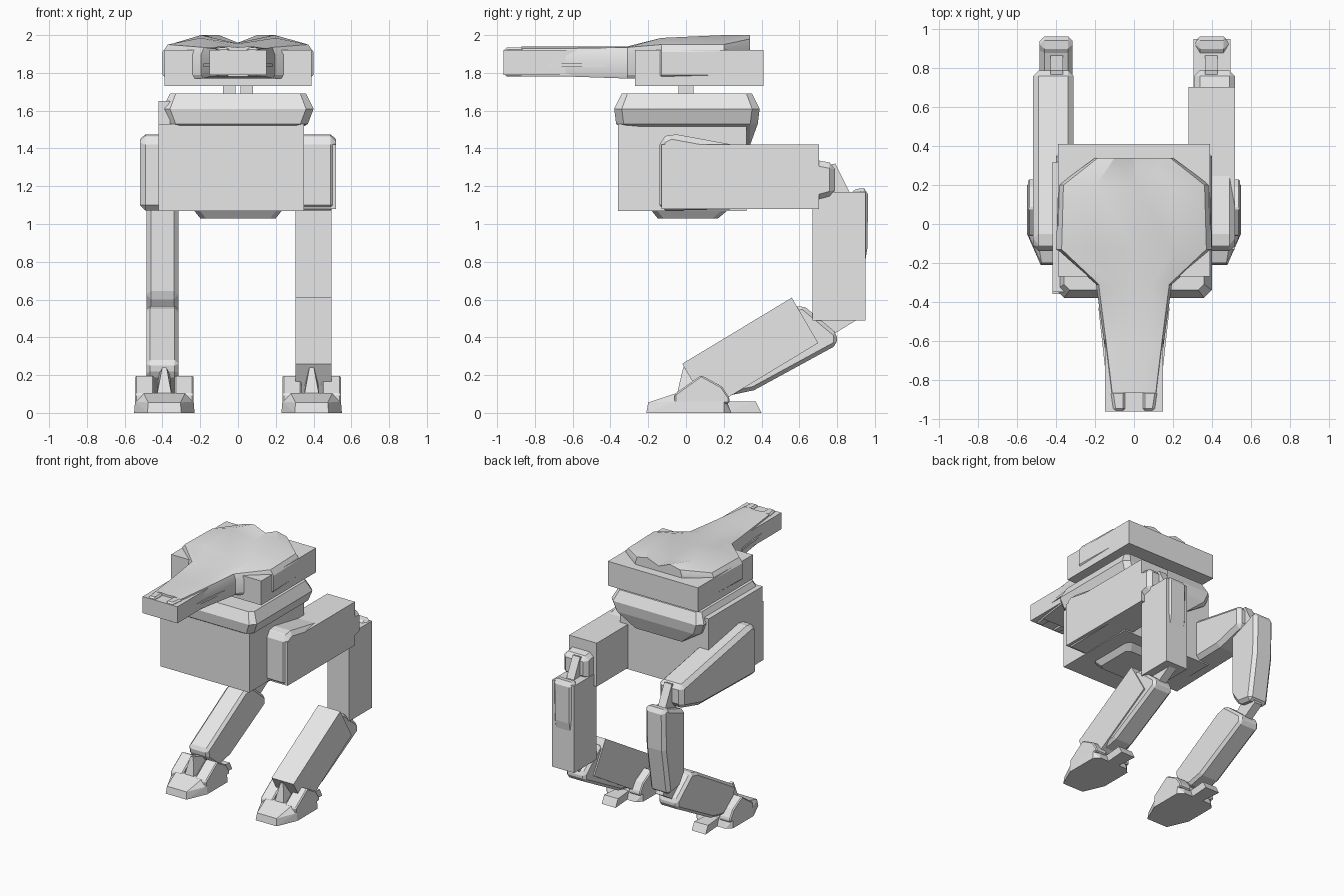
import bpy, bmesh, math

if "Cube" in bpy.data.objects:
    bpy.data.objects.remove(bpy.data.objects["Cube"])

grey = bpy.data.materials.new("light grey")
grey.diffuse_color = (0.8, 0.8, 0.8, 1)
grey.use_nodes = True
grey.node_tree.nodes["Principled BSDF"].inputs["Base Color"].default_value = grey.diffuse_color


def finish(bm, name, bevel=0.0, smooth=False):
    bmesh.ops.recalc_face_normals(bm, faces=bm.faces)
    me = bpy.data.meshes.new(name)
    bm.to_mesh(me)
    bm.free()
    me.materials.append(grey)
    ob = bpy.data.objects.new(name, me)
    bpy.context.collection.objects.link(ob)
    if bevel:
        m = ob.modifiers.new("bevel", "BEVEL")
        m.width, m.segments, m.limit_method = bevel, 1, "ANGLE"
    if smooth:
        bpy.ops.object.select_all(action="DESELECT")
        ob.select_set(True)
        bpy.context.view_layer.objects.active = ob
        bpy.ops.object.shade_smooth_by_angle(angle=math.radians(25))
    return ob


def prism(name, profile, x0, x1, bevel=0.0):
    """Side profile (y, z) extruded from x0 to x1."""
    bm = bmesh.new()
    a = [bm.verts.new((x0, y, z)) for y, z in profile]
    b = [bm.verts.new((x1, y, z)) for y, z in profile]
    bm.faces.new(a)
    bm.faces.new(b)
    for i in range(len(a)):
        j = (i + 1) % len(a)
        bm.faces.new((a[i], a[j], b[j], b[i]))
    return finish(bm, name, bevel)


def box(name, x0, x1, y0, y1, z0, z1, bevel=0.0):
    return prism(name, [(y0, z0), (y1, z0), (y1, z1), (y0, z1)], x0, x1, bevel)


def hull(name, pts, bevel=0.0):
    bm = bmesh.new()
    for p in pts:
        bm.verts.new(p)
    r = bmesh.ops.convex_hull(bm, input=bm.verts)
    junk = list({g for g in r["geom_interior"] + r["geom_unused"]
                 if isinstance(g, bmesh.types.BMVert)})
    bmesh.ops.delete(bm, geom=junk, context="VERTS")
    bmesh.ops.dissolve_limit(bm, angle_limit=0.02, verts=bm.verts, edges=bm.edges)
    return finish(bm, name, bevel)


def octagon(w, y0, y1, z, c):
    """Rectangle with cut corners at height z."""
    return [(s * x, y, z) for s in (1, -1)
            for x, y in ((w, y0 + c), (w - c, y0), (w, y1 - c), (w - c, y1))]


# Torso, collar and belly
box("torso_block", -0.42, 0.35, -0.36, 0.32, 1.07, 1.53)
box("torso_side_ridge", -0.42, -0.36, -0.35, 0.32, 1.53, 1.65)
hull("collar", octagon(0.36, -0.34, 0.35, 1.69, 0.03) + octagon(0.40, -0.38, 0.39, 1.61, 0.04)
     + octagon(0.37, -0.37, 0.38, 1.53, 0.04) + octagon(0.28, -0.33, 0.35, 1.50, 0.03)
     + [(0.2, 0.34, 1.42), (-0.2, 0.34, 1.42), (0.2, 0.2, 1.45), (-0.2, 0.2, 1.45)])
hull("belly", octagon(0.24, -0.19, 0.23, 1.08, 0.03) + octagon(0.20, -0.15, 0.17, 1.03, 0.03))

# Neck and head blocks
for s in (-1, 1):
    box("neck_post", *sorted((s * 0.012, s * 0.08)), -0.04, 0.04, 1.68, 1.74)
box("head_block", -0.39, 0.39, -0.27, 0.41, 1.73, 1.92)
box("snout_block", -0.15, 0.15, -0.965, -0.27, 1.79, 1.92)

# Head shell: sections of (y, half width, centre top, ridge top, edge top, bottom)
sections = [(0.34, 0.20, 1.96, 2.00, 1.98, 1.90), (0.20, 0.39, 1.96, 2.00, 1.95, 1.77),
            (-0.13, 0.40, 1.955, 1.985, 1.95, 1.77), (-0.31, 0.195, 1.935, 1.94, 1.935, 1.77),
            (-0.60, 0.155, 1.935, 1.94, 1.93, 1.78), (-0.87, 0.12, 1.935, 1.94, 1.93, 1.78)]
bm = bmesh.new()
rings = []
for y, w, zc, zm, ze, zb in sections:
    half = [(w * 0.5, zm), (w * 0.93, ze), (w, ze - 0.04), (w, zb + 0.02), (w * 0.95, zb)]
    ring = [(0, zc)] + half + [(-x, z) for x, z in reversed(half)]
    rings.append([bm.verts.new((x, y, z)) for x, z in ring])
for a, b in zip(rings, rings[1:]):
    for i in range(len(a)):
        j = (i + 1) % len(a)
        bm.faces.new((a[i], a[j], b[j], b[i]))
bm.faces.new(rings[0])
bm.faces.new(rings[-1])
finish(bm, "head_shell", smooth=True)

for s in (-1, 1):
    # Snout tip prongs and side fins
    hull("snout_prong", [(s * x, y, z) for x, y in ((0.045, -0.86), (0.12, -0.86),
         (0.045, -0.96), (0.105, -0.96)) for z in (1.78, 1.935)], 0.012)
    hull("snout_fin", [(s * x, y, z) for x, y in ((0.1, -0.73), (0.15, -0.73), (0.1, -0.43),
         (0.183, -0.43)) for z in (1.832, 1.85)])

# Leg parts, mirrored left and right
thigh = [(-0.14, 1.07), (0.55, 1.085), (0.79, 1.15), (0.79, 1.32), (-0.08, 1.48), (-0.14, 1.45)]
knee = [(0.70, 1.30), (0.79, 1.32), (0.87, 1.16), (0.87, 1.08), (0.75, 1.08)]
calf = [(0.69, 1.10), (0.88, 1.17), (0.92, 1.20), (0.965, 1.18), (0.96, 0.87), (0.90, 0.50),
        (0.76, 0.52), (0.69, 0.62)]
hock = [(0.68, 0.48), (0.77, 0.41), (0.90, 0.49), (0.87, 0.56), (0.76, 0.56)]
shin = [(0.22, 0.09), (0.36, 0.12), (0.80, 0.36), (0.80, 0.42), (0.62, 0.57), (0.54, 0.55),
        (0.07, 0.27), (0.08, 0.20)]
for s in (-1, 1):
    def span(a, b):
        return sorted((s * a, s * b))
    prism("thigh", thigh, *span(0.31, 0.52), 0.03)
    prism("knee_joint", knee, *span(0.365, 0.43))
    prism("calf", calf, *span(0.315, 0.485), 0.025)
    prism("hock_joint", hock, *span(0.365, 0.43))
    prism("shin", shin, *span(0.315, 0.485), 0.02)
    # Foot: sole, raised sides, ankle wedge and heel spur
    cx = 0.39
    sole = [(-0.21, 0.09, 0.0), (-0.05, 0.16, 0.0), (0.20, 0.16, 0.0), (0.24, 0.12, 0.0),
            (-0.20, 0.085, 0.055), (-0.05, 0.155, 0.06), (0.20, 0.155, 0.06),
            (-0.05, 0.11, 0.105), (0.20, 0.11, 0.10)]
    hull("foot_sole", [(s * (cx + k * w), y, z) for y, w, z in sole for k in (-1, 1)])
    side = [(-0.06, 0.05), (0.23, 0.05), (0.23, 0.08), (0.19, 0.14), (0.08, 0.20), (-0.06, 0.10)]
    for k in (-1, 1):
        prism("foot_side", side, *span(cx + k * 0.055, cx + k * 0.155), 0.008)
    hull("ankle_wedge", [(s * (cx + k * w), y, z) for k in (-1, 1) for w, y, z in
         ((0.04, -0.05, 0.09), (0.012, -0.015, 0.24), (0.03, 0.12, 0.20), (0.04, 0.2, 0.09))])
    hull("heel_spur", [(s * (cx + k * w), y, z) for k in (-1, 1) for w, y, z in
         ((0.045, 0.20, 0.0), (0.045, 0.20, 0.06), (0.06, 0.37, 0.06), (0.06, 0.40, 0.0))])

# Plain cover blocks on the right leg
box("thigh_block", 0.28, 0.52, -0.13, 0.705, 1.08, 1.42)
box("calf_block", 0.305, 0.495, 0.67, 0.95, 0.49, 1.17)
prism("shin_block", [(-0.02, 0.26), (0.56, 0.61), (0.70, 0.37), (0.12, 0.02)], 0.305, 0.495)
